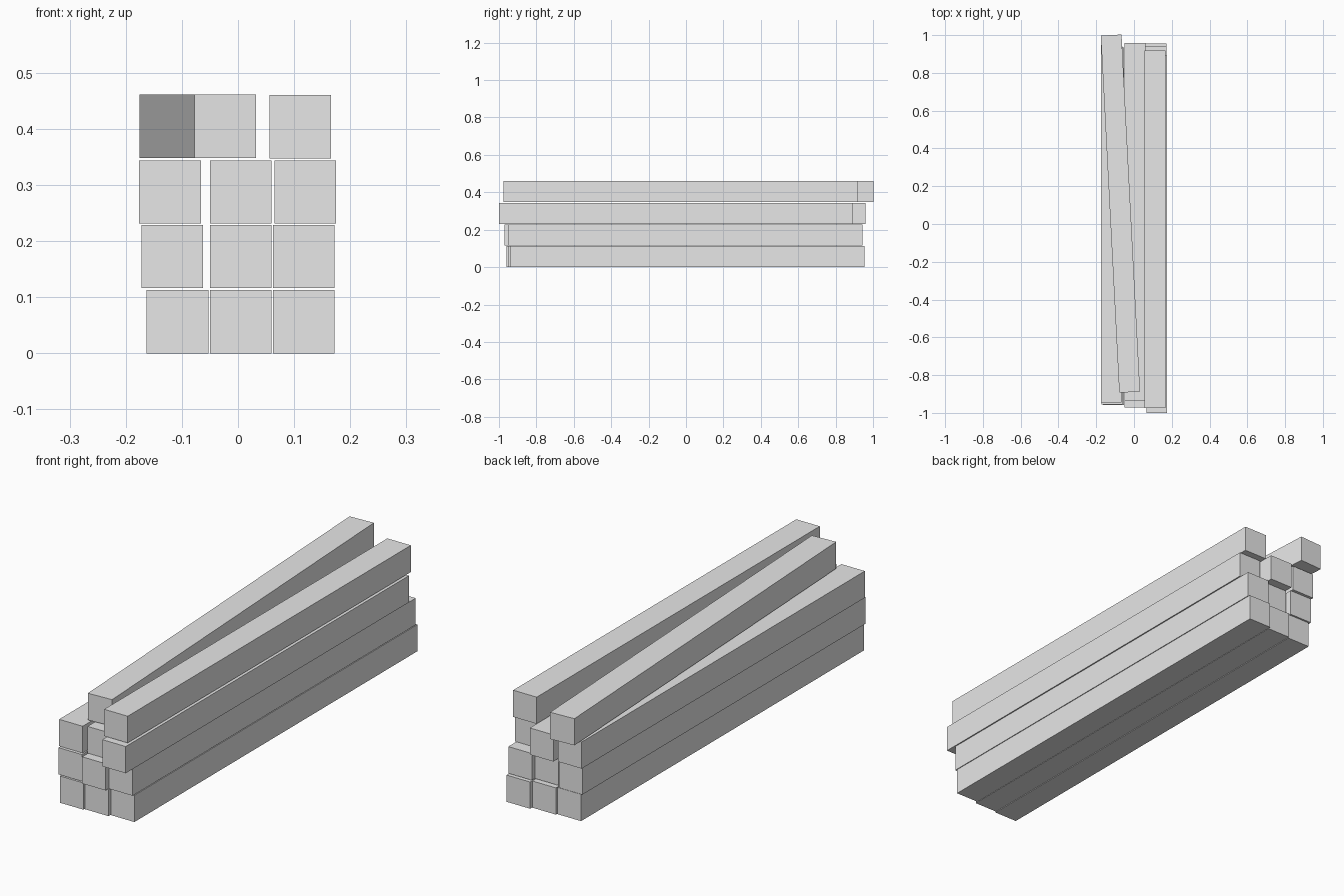
import bpy
from math import radians

cube = bpy.data.objects.get("Cube")
if cube:
    bpy.data.objects.remove(cube, do_unlink=True)

grey = bpy.data.materials.new("plain grey")
grey.use_nodes = True
colour = (0.8, 0.8, 0.8, 1)
grey.diffuse_color = colour
grey.node_tree.nodes["Principled BSDF"].inputs["Base Color"].default_value = colour

WIDTH, LENGTH, HEIGHT = 0.11, 1.893, 0.113


def beam(name, x, y, bottom, turn=0):
    """One square timber, given by its centre, underside height and yaw."""
    bpy.ops.mesh.primitive_cube_add(size=1, location=(x, y, bottom + HEIGHT / 2),
                                    rotation=(0, 0, radians(turn)))
    ob = bpy.context.object
    ob.name = name
    ob.scale = (WIDTH, LENGTH, HEIGHT)
    ob.data.materials.append(grey)


# Stacked rows: underside height, then (x, y) of the beams from -x to +x
rows = {
    "bottom": (0.0, [(-0.108, -0.012), (0.005, -0.005), (0.117, 0.008)]),
    "second": (0.116, [(-0.117, -0.008), (0.005, -0.024), (0.117, -0.004)]),
    "third": (0.231, [(-0.121, 0.002), (0.005, 0.012), (0.12, -0.054)]),
}
for row, (bottom, places) in rows.items():
    for side, (x, y) in zip(("right", "middle", "left"), places):
        beam(f"{row}_beam_{side}", x, y, bottom)

# Two loose beams on top, one lying askew
beam("top_beam_left", 0.111, -0.028, 0.347)
beam("top_beam_askew", -0.072, 0.055, 0.348, 2.97)
